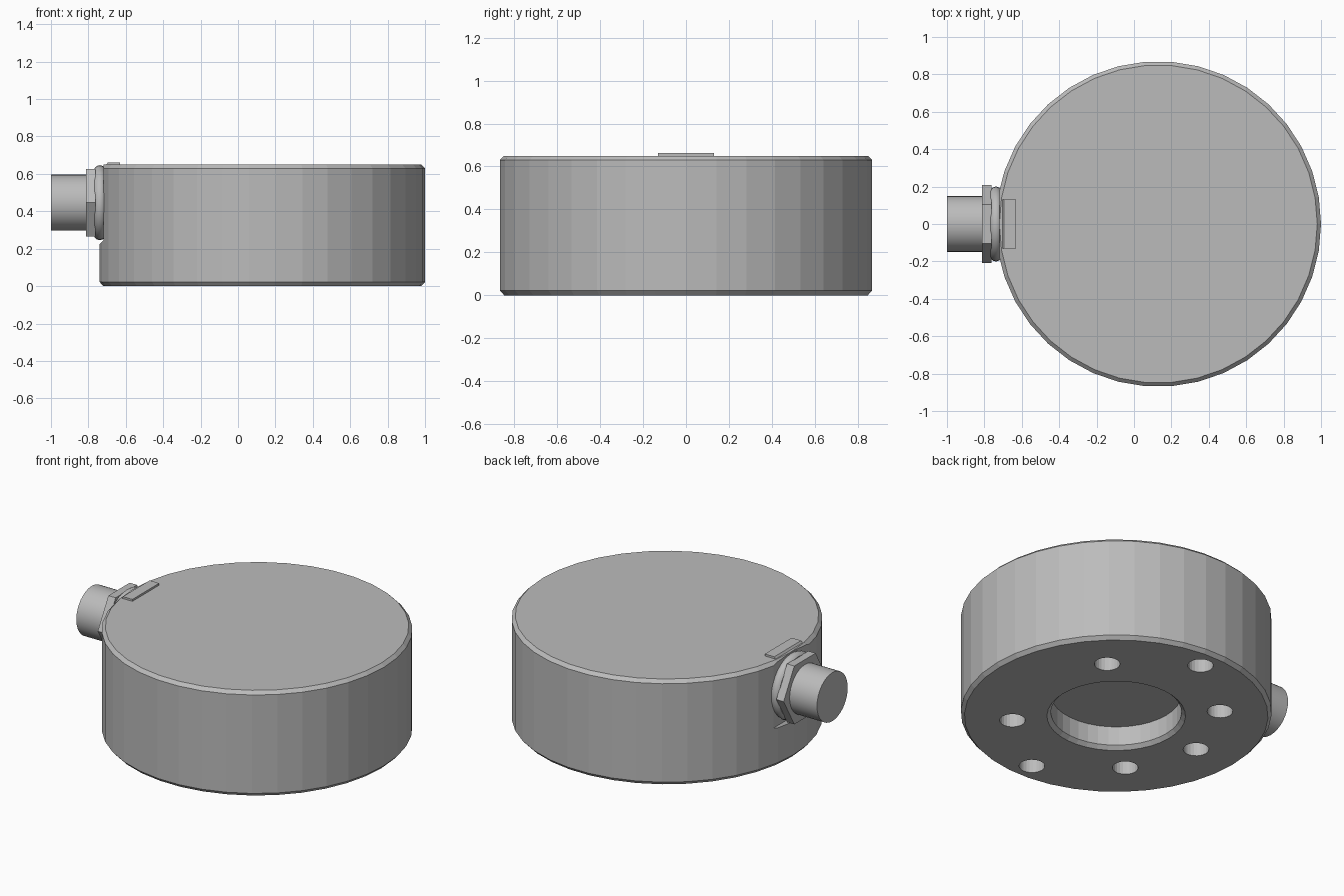
import bpy, bmesh
from math import pi, sin, cos, radians
from mathutils import Matrix, Vector

cube = bpy.data.objects.get("Cube")
if cube:
    bpy.data.objects.remove(cube, do_unlink=True)

GREY = (0.5, 0.5, 0.5, 1)
metal = bpy.data.materials.new("grey metal")
metal.use_nodes = True
metal.diffuse_color = GREY
metal.node_tree.nodes["Principled BSDF"].inputs["Base Color"].default_value = GREY

CENTRE = Vector((0.13, 0, 0))
AXIS_Z = 0.446                      # height of the connector axis


def finish(name, bm, smooth=None):
    bmesh.ops.recalc_face_normals(bm, faces=bm.faces)
    mesh = bpy.data.meshes.new(name)
    bm.to_mesh(mesh)
    bm.free()
    mesh.materials.append(metal)
    ob = bpy.data.objects.new(name, mesh)
    bpy.context.collection.objects.link(ob)
    if smooth:
        bpy.ops.object.select_all(action='DESELECT')
        ob.select_set(True)
        bpy.context.view_layer.objects.active = ob
        bpy.ops.object.shade_smooth_by_angle(angle=radians(smooth))
    return ob


def lathe(name, profile, sides, matrix, smooth=None):
    """Revolve (radius, height) points about z, then place with matrix."""
    bm = bmesh.new()
    verts = [bm.verts.new((r, 0, h)) for r, h in profile]
    edges = [bm.edges.new(pair) for pair in zip(verts, verts[1:])]
    bmesh.ops.spin(bm, geom=verts + edges, cent=(0, 0, 0), axis=(0, 0, 1),
                   angle=2 * pi, steps=sides, use_duplicate=False)
    bmesh.ops.remove_doubles(bm, verts=bm.verts, dist=1e-4)
    bm.transform(matrix)
    return finish(name, bm, smooth)


def prism(name, outline, half_width):
    """Extrude an (x, z) outline along y, symmetric about y = 0."""
    bm = bmesh.new()
    face = bm.faces.new([bm.verts.new((x, -half_width, z)) for x, z in outline])
    out = bmesh.ops.extrude_face_region(bm, geom=[face])
    moved = [g for g in out["geom"] if isinstance(g, bmesh.types.BMVert)]
    bmesh.ops.translate(bm, verts=moved, vec=(0, 2 * half_width, 0))
    return finish(name, bm)


def cut(target, cutter):
    cutter.hide_render = True
    mod = target.modifiers.new(cutter.name, 'BOOLEAN')
    mod.operation, mod.solver, mod.object = 'DIFFERENCE', 'EXACT', cutter
    bpy.context.view_layer.objects.active = target
    bpy.ops.object.modifier_apply(modifier=mod.name)
    bpy.data.objects.remove(cutter, do_unlink=True)


# Drum with chamfered rims and a shallow bore underneath
body = lathe("body", [(0, 0.14), (0.366, 0.14), (0.366, 0.022), (0.388, 0),
                      (0.85, 0), (0.87, 0.022), (0.87, 0.63), (0.85, 0.65),
                      (0, 0.65)], 38, Matrix.Translation(CENTRE))

# Flat seat for the connector, with a sloping ledge
cut(body, prism("seat_cutter", [(-0.72, 0.245), (-0.72, 0.8), (-0.9, 0.8),
                                (-0.9, 0.065)], 0.4))

# Mounting holes: inner circle of five, outer circle of two
for radius, angles in ((0.583, (45, 135, 180, 225, 315)), (0.734, (90, 270))):
    for a in map(radians, angles):
        spot = CENTRE + Vector((cos(a), sin(a), 0)) * radius
        cut(body, lathe("hole_cutter", [(0, -0.1), (0.072, -0.1), (0.072, 0.35),
                                        (0, 0.35)], 24, Matrix.Translation(spot)))

# Raised tab on the top rim above the connector
prism("top_tab", [(-0.715, 0.635), (-0.695, 0.662), (-0.63, 0.662),
                  (-0.63, 0.635)], 0.131)

# Connector parts, turned about an axis pointing to -x
side = Matrix.Translation((0, 0, AXIS_Z)) @ Matrix.Rotation(-pi / 2, 4, 'Y')
lathe("connector_barrel", [(0, 0.7), (0.15, 0.7), (0.15, 1), (0, 1)], 32, side, 30)
lathe("sealing_ring", [(0, 0.71), (0.185, 0.71), (0.196, 0.722), (0.201, 0.738),
                       (0.196, 0.755), (0.185, 0.766), (0, 0.766)], 32, side, 40)
hex_turn = side @ Matrix.Rotation(pi / 2, 4, 'Z')
lathe("hex_nut", [(0, 0.763), (0.208, 0.763), (0.208, 0.813), (0, 0.813)], 6, hex_turn)
